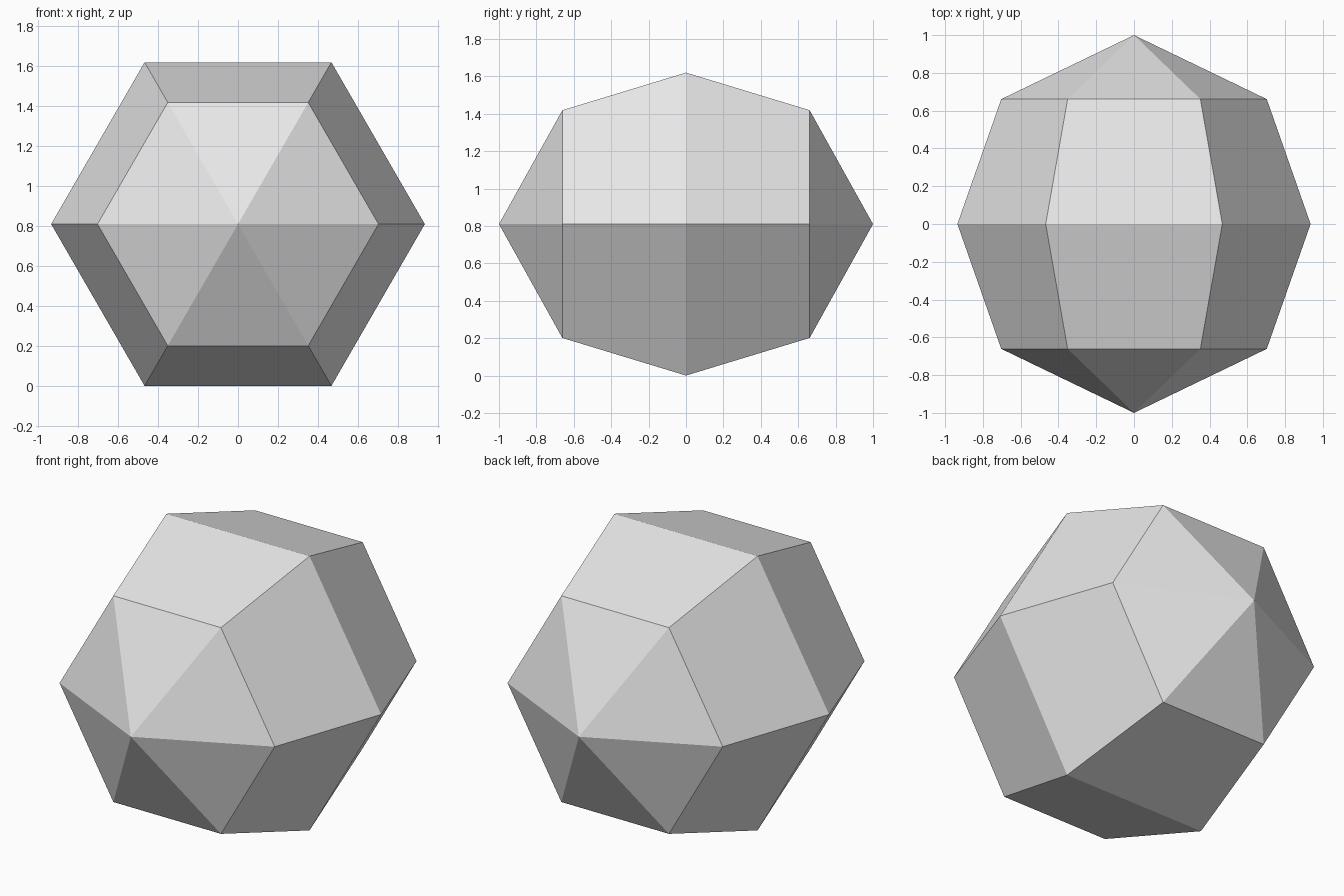
import bpy
import bmesh
from math import tau
from mathutils import Vector

cube = bpy.data.objects.get("Cube")
if cube:
    bpy.data.objects.remove(cube, do_unlink=True)

SIDES = 6
CENTRE = Vector((0, 0, 0.81))
# (y, radius) from the front tip to the back tip
PROFILE = [(-1, 0), (-0.661, 0.703), (0, 0.935), (0.661, 0.703), (1, 0)]

# Plain grey surface
grey = bpy.data.materials.new("light grey")
grey.use_nodes = True
colour = (0.8, 0.8, 0.8, 1)
grey.diffuse_color = colour
grey.node_tree.nodes["Principled BSDF"].inputs["Base Color"].default_value = colour

# Hexagonal gem: the profile revolved about the front-to-back axis
bm = bmesh.new()
points = [bm.verts.new(CENTRE + Vector((r, y, 0))) for y, r in PROFILE]
edges = [bm.edges.new(pair) for pair in zip(points, points[1:])]
bmesh.ops.spin(bm, geom=points + edges, cent=CENTRE, axis=(0, 1, 0),
               angle=tau, steps=SIDES, use_merge=False)
bmesh.ops.remove_doubles(bm, verts=bm.verts[:], dist=0.001)
bmesh.ops.recalc_face_normals(bm, faces=bm.faces[:])

mesh = bpy.data.meshes.new("faceted_gem")
bm.to_mesh(mesh)
bm.free()
mesh.materials.append(grey)
gem = bpy.data.objects.new("faceted_gem", mesh)
bpy.context.collection.objects.link(gem)
